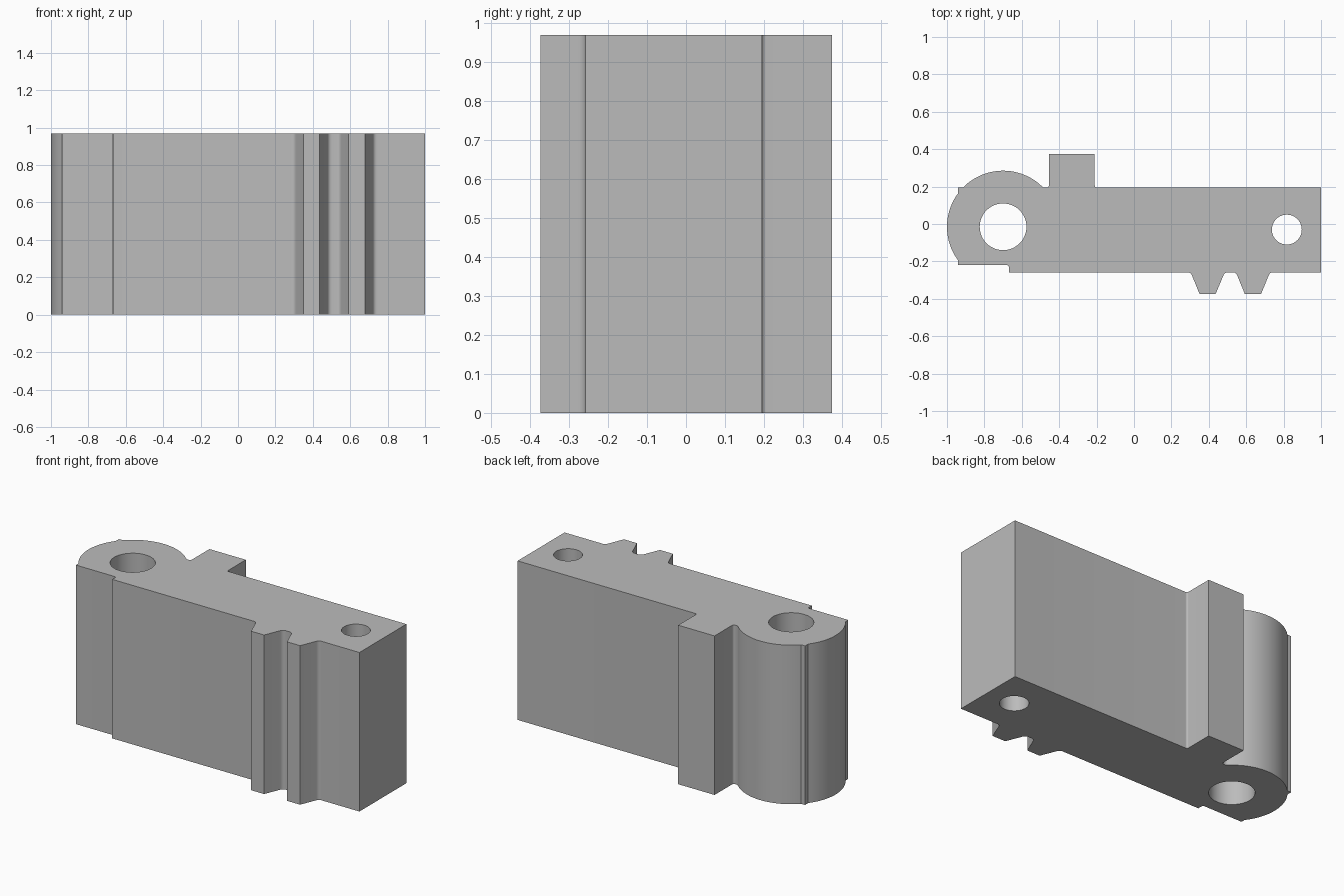
import bpy, bmesh, math
from mathutils import Vector

if "Cube" in bpy.data.objects:
    bpy.data.objects.remove(bpy.data.objects["Cube"])

HEIGHT = 0.97
EYE = Vector((-0.70, -0.015))      # centre of the rounded end
EYE_R = 0.30


def arc(centre, radius, a0, a1, n):
    """Points along an arc, angles in degrees, both ends included."""
    angles = [math.radians(a0 + (a1 - a0) * i / n) for i in range(n + 1)]
    return [Vector((centre[0] + radius * math.cos(a), centre[1] + radius * math.sin(a))) for a in angles]


def rounded(prev, corner, nxt, d, n=6):
    """Replace a corner by a small fillet that starts d away from it."""
    p, c, q = Vector(prev), Vector(corner), Vector(nxt)
    a, b = c + (p - c).normalized() * d, c + (q - c).normalized() * d
    return [a * (1 - t) ** 2 + c * 2 * t * (1 - t) + b * t * t for t in (i / n for i in range(n + 1))]


# Corners after the rounded end, clockwise: (x, y, fillet length)
corners = [
    (-0.485, 0.194, 0.011), (-0.455, 0.194, 0.014),                        # notch beside the block
    (-0.455, 0.375, 0), (-0.21, 0.375, 0), (-0.21, 0.195, 0.012),          # square block
    (1.0, 0.195, 0), (1.0, -0.258, 0),                                     # square end
    (0.727, -0.258, 0.018), (0.68, -0.373, 0), (0.592, -0.373, 0), (0.545, -0.258, 0.018),    # tooth
    (0.485, -0.258, 0.018), (0.437, -0.373, 0), (0.35, -0.373, 0), (0.303, -0.258, 0.018),    # tooth
    (-0.668, -0.258, 0), (-0.668, -0.22, 0.014), (-0.94, -0.22, 0),        # step under the eye
]

# Outline: left arc, small corner, top arc, then the corners
outline = arc(EYE, EYE_R, 216.87, 143.13, 20)
outline += [Vector((-0.94, 0.195))]
outline += arc(EYE, EYE_R, 135.57, 48.6, 24)
path = [outline[-1]] + [Vector(c[:2]) for c in corners] + [outline[0]]
for i, (x, y, d) in enumerate(corners, 1):
    outline += rounded(path[i - 1], path[i], path[i + 1], d) if d else [path[i]]

# Pin holes
big_hole = arc(EYE, 0.125, 0, 360, 48)[:-1]
small_hole = arc((0.817, -0.03), 0.08, 0, 360, 40)[:-1]

# Fill the profile between its loops and extrude it upward
bm = bmesh.new()
edges = []
for loop in (outline, big_hole, small_hole):
    verts = [bm.verts.new((p.x, p.y, 0)) for p in loop]
    edges += [bm.edges.new((v, verts[(i + 1) % len(verts)])) for i, v in enumerate(verts)]
bmesh.ops.triangle_fill(bm, use_beauty=True, use_dissolve=False, edges=edges)
top = bmesh.ops.extrude_face_region(bm, geom=bm.faces[:])["geom"]
bmesh.ops.translate(bm, vec=(0, 0, HEIGHT), verts=[g for g in top if isinstance(g, bmesh.types.BMVert)])
bmesh.ops.recalc_face_normals(bm, faces=bm.faces[:])

mesh = bpy.data.meshes.new("link_body")
bm.to_mesh(mesh)
bm.free()
body = bpy.data.objects.new("link_body", mesh)
bpy.context.collection.objects.link(body)

grey = bpy.data.materials.new("plain grey")
grey.diffuse_color = (0.5, 0.5, 0.5, 1)
grey.use_nodes = True
grey.node_tree.nodes["Principled BSDF"].inputs["Base Color"].default_value = grey.diffuse_color
mesh.materials.append(grey)

# Smooth the arcs, keep the corners sharp
bpy.context.view_layer.objects.active = body
body.select_set(True)
bpy.ops.object.shade_smooth_by_angle(angle=math.radians(25))
